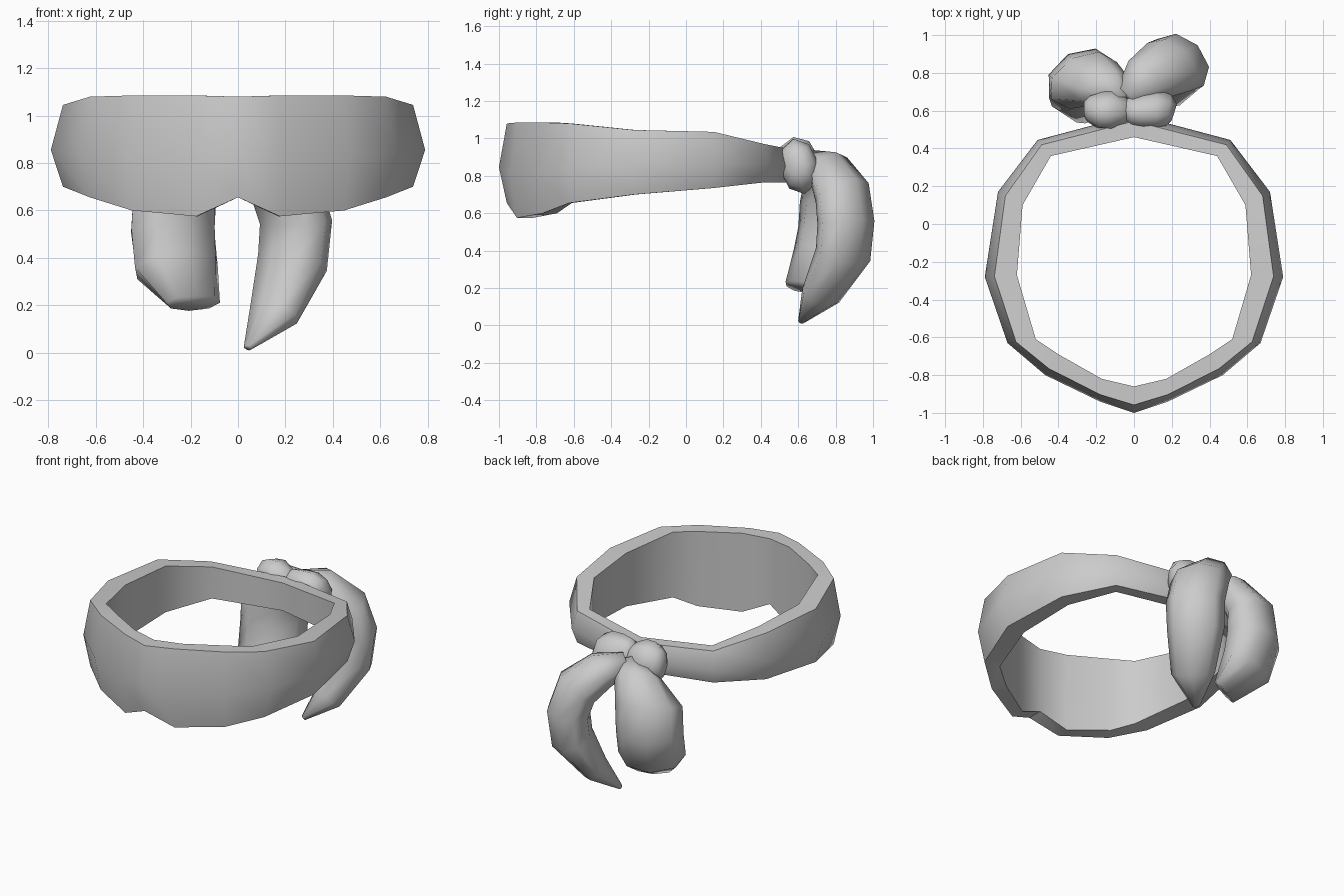
import bpy, bmesh, math
from mathutils import Vector

cube = bpy.data.objects.get("Cube")
if cube:
    bpy.data.objects.remove(cube, do_unlink=True)

grey = bpy.data.materials.new("cloth grey")
grey.use_nodes = True
tone = (0.6, 0.6, 0.6, 1)
grey.diffuse_color = tone
grey.node_tree.nodes["Principled BSDF"].inputs["Base Color"].default_value = tone


def skin(name, rings, closed, angle):
    """Bridge equal rings of points into a smooth-shaded object."""
    bm = bmesh.new()
    loops = [[bm.verts.new(p) for p in ring] for ring in rings]
    n = len(rings[0])
    pairs = list(zip(loops, loops[1:]))
    if closed:
        pairs.append((loops[-1], loops[0]))
    else:
        bm.faces.new(loops[0])
        bm.faces.new(loops[-1])
    for a, b in pairs:
        for i in range(n):
            j = (i + 1) % n
            bm.faces.new((a[i], a[j], b[j], b[i]))
    bmesh.ops.recalc_face_normals(bm, faces=bm.faces)
    mesh = bpy.data.meshes.new(name)
    bm.to_mesh(mesh)
    bm.free()
    mesh.materials.append(grey)
    obj = bpy.data.objects.new(name, mesh)
    bpy.context.collection.objects.link(obj)
    bpy.ops.object.select_all(action="DESELECT")
    obj.select_set(True)
    bpy.context.view_layer.objects.active = obj
    bpy.ops.object.shade_smooth_by_angle(angle=math.radians(angle))
    return obj


def loft(name, stations, wide, sides=8):
    """Flattened tube through (x, y, z, half width, half thickness)."""
    wide = Vector(wide).normalized()
    pts = [Vector(s[:3]) for s in stations]
    rings = []
    for i, s in enumerate(stations):
        tangent = pts[min(i + 1, len(pts) - 1)] - pts[max(i - 1, 0)]
        normal = tangent.cross(wide).normalized()
        angles = [math.tau * k / sides for k in range(sides)]
        rings.append([pts[i] + wide * s[3] * math.cos(a) + normal * s[4] * math.sin(a)
                      for a in angles])
    return skin(name, rings, False, 80)


# Head band: outer x, y, inner x, y, top z, bottom z from front to back
half = [
    (0, -1.0, 0, -0.86, 1.08, 0.655),
    (0.18, -0.94, 0.17, -0.82, 1.085, 0.575),
    (0.47, -0.80, 0.40, -0.69, 1.085, 0.60),
    (0.67, -0.63, 0.52, -0.61, 1.08, 0.655),
    (0.79, -0.28, 0.62, -0.27, 1.045, 0.70),
    (0.72, 0.17, 0.59, 0.10, 1.035, 0.735),
    (0.51, 0.445, 0.44, 0.36, 0.97, 0.765),
    (0, 0.58, 0, 0.46, 0.945, 0.765),
]
mirrored = [(-s[0], s[1], -s[2], *s[3:]) for s in half[-2:0:-1]]
rings = []
for ox, oy, ix, iy, top, low in half + mirrored:
    outer, inner = Vector((ox, oy, 0)), Vector((ix, iy, 0))
    rim = outer.lerp(inner, 0.3)
    mid = low + (top - low) * 0.45
    rings.append([p + Vector((0, 0, z)) for p, z in
                  ((rim, top), (outer, mid), (rim, low), (inner, low), (inner, top))])
skin("head_band", rings, True, 48)

# Knot: two lobes pinched together
loft("knot_lobe_left", [
    (-0.06, 0.61, 0.89, 0.06, 0.05), (-0.01, 0.60, 0.88, 0.11, 0.08),
    (0.05, 0.60, 0.86, 0.14, 0.10), (0.12, 0.605, 0.85, 0.15, 0.105),
    (0.18, 0.60, 0.85, 0.12, 0.09), (0.21, 0.59, 0.85, 0.06, 0.05)], (0, -0.2, 1))
loft("knot_lobe_right", [
    (-0.01, 0.61, 0.88, 0.06, 0.05), (-0.06, 0.60, 0.88, 0.10, 0.08),
    (-0.12, 0.60, 0.88, 0.13, 0.11), (-0.18, 0.60, 0.88, 0.13, 0.10),
    (-0.24, 0.61, 0.88, 0.10, 0.07), (-0.265, 0.61, 0.88, 0.05, 0.04)], (0, -0.2, 1))

# Long tail arching out and curling back to a point
loft("long_tail", [
    (-0.04, 0.67, 0.87, 0.07, 0.07), (0.07, 0.765, 0.83, 0.14, 0.11),
    (0.195, 0.835, 0.71, 0.175, 0.13), (0.245, 0.855, 0.55, 0.175, 0.13),
    (0.23, 0.84, 0.38, 0.17, 0.13), (0.15, 0.72, 0.16, 0.13, 0.085),
    (0.04, 0.615, 0.02, 0.02, 0.015)], (1, -1, 0))

# Short tail widening, then thinning to a blunt edge
loft("short_tail", [
    (-0.07, 0.65, 0.87, 0.06, 0.06), (-0.16, 0.72, 0.82, 0.14, 0.10),
    (-0.265, 0.76, 0.69, 0.20, 0.14), (-0.275, 0.765, 0.52, 0.20, 0.155),
    (-0.26, 0.72, 0.36, 0.20, 0.14), (-0.19, 0.60, 0.21, 0.13, 0.05)], (0.9, 0.5, 0))
